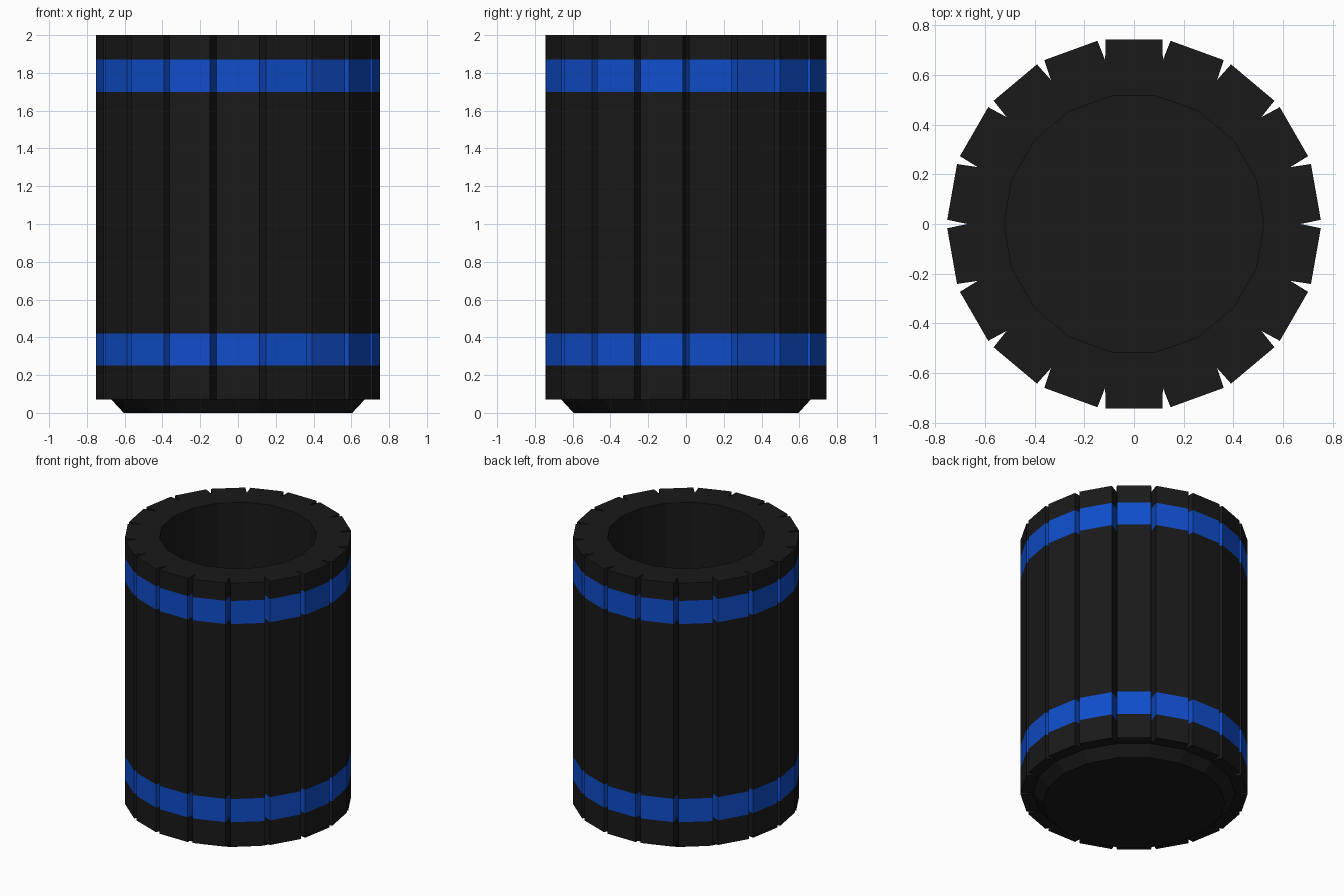
import bpy, bmesh, math

if "Cube" in bpy.data.objects:
    bpy.data.objects.remove(bpy.data.objects["Cube"])

N = 18                       # staves around the barrel
STEP = 2 * math.pi / N
APOTHEM, HALF_W = 0.744, 0.114   # flat stave face
GROOVE_R, INNER_R, BASE_R = 0.67, 0.523, 0.605
LIP_Z, FLOOR_Z, TOP_Z = 0.07, 0.1, 2.0


def material(name, rgb):
    m = bpy.data.materials.new(name)
    m.diffuse_color = (*rgb, 1)
    m.use_nodes = True
    m.node_tree.nodes["Principled BSDF"].inputs["Base Color"].default_value = m.diffuse_color
    return m


bm = bmesh.new()


def ring(r, z):
    return [bm.verts.new((r * math.cos(k * STEP), r * math.sin(k * STEP), z)) for k in range(N)]


def grooved_ring(z):
    # per stave: groove bottom, left corner, right corner
    out = []
    for k in range(N):
        a = k * STEP
        out.append(bm.verts.new((GROOVE_R * math.cos(a), GROOVE_R * math.sin(a), z)))
        c, s = math.cos(a + STEP / 2), math.sin(a + STEP / 2)
        for t in (-HALF_W, HALF_W):
            out.append(bm.verts.new((APOTHEM * c - t * s, APOTHEM * s + t * c, z)))
    return out


def bridge(lower, upper, mat=0):
    n = len(lower)
    for i in range(n):
        j = (i + 1) % n
        bm.faces.new((lower[i], lower[j], upper[j], upper[i])).material_index = mat


# Grooved outer wall, blue on the two hoop levels
levels = [LIP_Z, 0.25, 0.42, 1.70, 1.87, TOP_Z]
rings = [grooved_ring(z) for z in levels]
for i in range(len(rings) - 1):
    bridge(rings[i], rings[i + 1], i % 2)

# Stave ends, underneath and on the rim
for r in (rings[0], rings[-1]):
    for k in range(N):
        bm.faces.new([r[(3 * k + d) % (3 * N)] for d in range(4)])

# Chamfered foot with closed underside
foot = ring(BASE_R, 0)
bridge(foot, rings[0][::3])
bm.faces.new(foot)

# Rim, inner wall and floor
mouth, floor = ring(INNER_R, TOP_Z), ring(INNER_R, FLOOR_Z)
bridge(rings[-1][::3], mouth)
bridge(mouth, floor)
bm.faces.new(floor)

bmesh.ops.recalc_face_normals(bm, faces=bm.faces[:])
mesh = bpy.data.meshes.new("barrel")
bm.to_mesh(mesh)
bm.free()
mesh.materials.append(material("black", (0.01, 0.01, 0.01)))
mesh.materials.append(material("blue", (0.005, 0.075, 0.6)))
bpy.context.collection.objects.link(bpy.data.objects.new("barrel", mesh))
